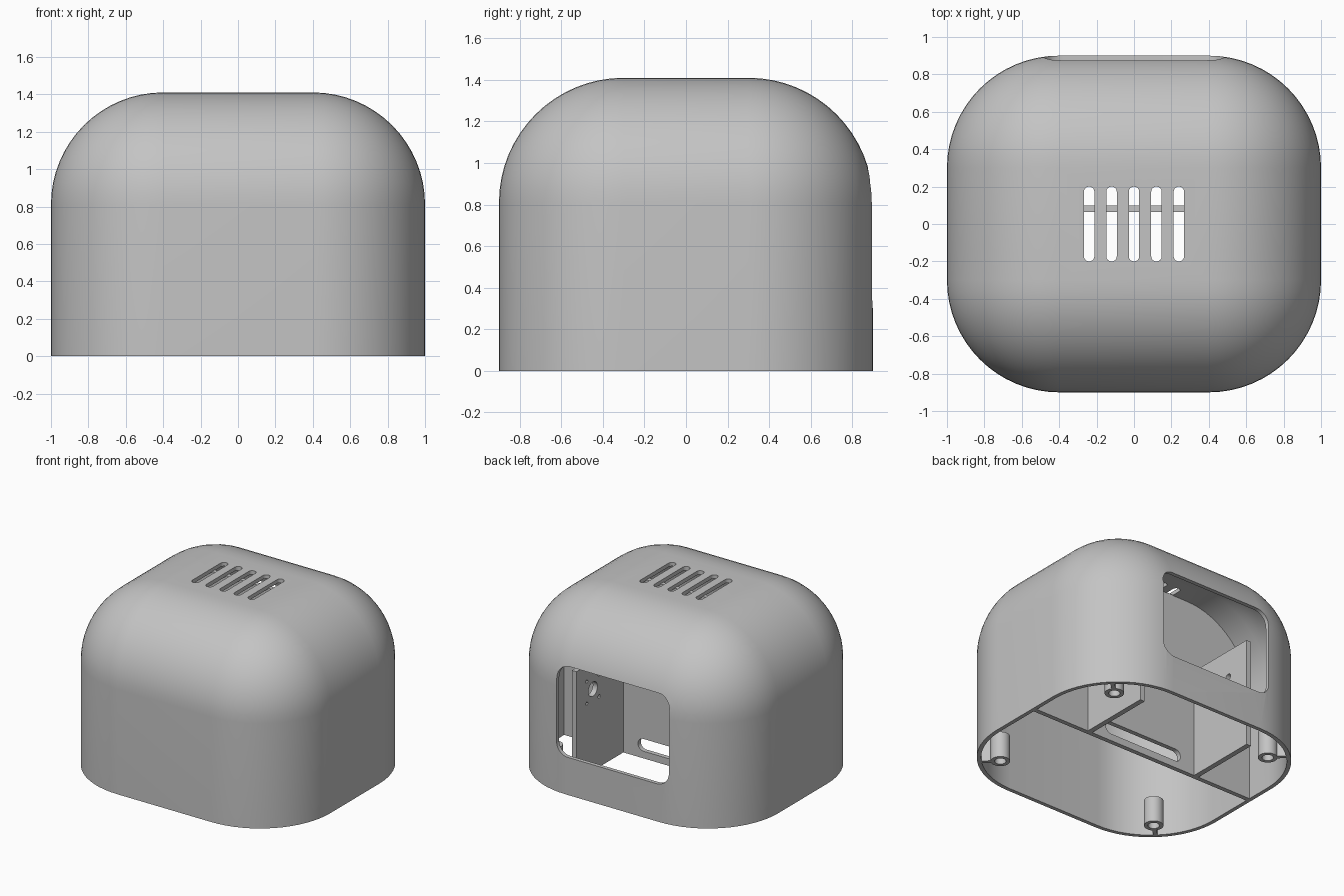
import bpy, bmesh, math
from mathutils import Matrix, Vector

cube = bpy.data.objects.get("Cube")
if cube:
    bpy.data.objects.remove(cube, do_unlink=True)

grey = bpy.data.materials.new("plain grey")
grey.use_nodes = True
grey.diffuse_color = (0.55, 0.55, 0.55, 1)
grey.node_tree.nodes["Principled BSDF"].inputs["Base Color"].default_value = grey.diffuse_color

W, D, H, R = 1.0, 0.9, 1.41, 0.6    # half width, half depth, height, rounding
WALL = 0.03


def add(name, bm):
    mesh = bpy.data.meshes.new(name)
    bmesh.ops.recalc_face_normals(bm, faces=bm.faces[:])
    bm.to_mesh(mesh)
    bm.free()
    mesh.materials.append(grey)
    ob = bpy.data.objects.new(name, mesh)
    bpy.context.collection.objects.link(ob)
    return ob


def box(name, lo, hi, axis=None, radius=0, segs=8, round_top=False):
    """Box whose edges along one axis (and top edges if asked) are rounded."""
    lo, hi = Vector(lo), Vector(hi)
    bm = bmesh.new()
    bmesh.ops.create_cube(bm, size=1)
    for v in bm.verts:
        v.co = Vector(a + (b - a) * (c + 0.5) for a, b, c in zip(lo, hi, v.co))
    if axis is not None:
        edges = []
        for e in bm.edges:
            a, b = (v.co for v in e.verts)
            top = round_top and min(a.z, b.z) > hi.z - 0.001
            if abs((b - a).normalized()[axis]) > 0.9 or top:
                edges.append(e)
        bmesh.ops.bevel(bm, geom=edges, offset=radius, offset_type='OFFSET',
                        segments=segs, profile=0.5, affect='EDGES')
        bmesh.ops.remove_doubles(bm, verts=bm.verts[:], dist=0.0001)
    return add(name, bm)


def rod(name, centre, radius, length, axis='Z', sides=32):
    bm = bmesh.new()
    turn = Matrix.Rotation(math.pi / 2, 4, 'Y') if axis == 'X' else Matrix()
    bmesh.ops.create_cone(bm, cap_ends=True, segments=sides, radius1=radius, radius2=radius,
                          depth=length, matrix=Matrix.Translation(centre) @ turn)
    return add(name, bm)


def combine(ob, other, operation='DIFFERENCE'):
    mod = ob.modifiers.new("cut", 'BOOLEAN')
    mod.operation, mod.solver, mod.object = operation, 'EXACT', other
    bpy.context.view_layer.objects.active = ob
    bpy.ops.object.modifier_apply(modifier=mod.name)
    bpy.data.objects.remove(other, do_unlink=True)


def dome(name, inset, bottom):
    return box(name, (-W + inset, -D + inset, bottom), (W - inset, D - inset, H - inset),
               2, R - inset, 16, True)


# Hollow domed shell with a rear window and top vents
shell = dome("shell", 0, 0)
combine(shell, dome("cavity", WALL, -0.2))
combine(shell, box("window_cutter", (-0.48, 0.5, 0.29), (0.48, 1.1, 0.98), 1, 0.1))
for i in range(-2, 3):
    x = 0.12 * i
    combine(shell, box("vent_cutter", (x - 0.028, -0.2, 1.2), (x + 0.028, 0.2, 1.6), 2, 0.0279))

# Cross wall with a cable slot
divider = box("divider", (-1.1, 0.065, 0), (1.1, 0.1, 1.6))
combine(divider, dome("divider_limit", WALL - 0.005, -0.2), 'INTERSECT')
combine(divider, box("slot_cutter", (-0.34, 0, 0.055), (0.34, 0.2, 0.15), 1, 0.047))

# Side panels with a shaft hole on one side and a motor mount on the other
panels = []
for name, side, hole in (("left_panel", 1, 0.055), ("right_panel", -1, 0.025)):
    x = side * 0.485
    panel = box(name, (x - 0.02, 0.09, 0), (x + 0.02, 0.67, 0.84))
    combine(panel, rod("hole_cutter", (x, 0.47, 0.63), hole, 0.2, 'X'))
    if side > 0:
        for dy in (-0.075, 0.075):
            for dz in (-0.085, 0.085):
                combine(panel, rod("screw_cutter", (x, 0.47 + dy, 0.63 + dz), 0.013, 0.2, 'X', 12))
    panels.append(panel)

# Corner screw posts, each tied to the shell by a rib
posts = []
for sx, end in ((1, "left"), (-1, "right")):
    for sy, face in ((1, "back"), (-1, "front")):
        spot = Vector((sx * 0.7, sy * 0.62, 0.1))
        post = rod(f"{face}_{end}_post", spot, 0.068, 0.2)
        combine(post, rod("bore_cutter", spot - Vector((0, 0, 0.03)), 0.04, 0.2))
        posts.append(post)
        rib = box(f"{face}_{end}_rib", (0.06, -0.015, -0.1), (0.145, 0.015, 0.1))
        rib.data.transform(Matrix.Translation(spot) @
                           Matrix.Rotation(math.atan2(sy, sx), 4, 'Z'))

# Smooth the curved parts, keep hard edges
bpy.ops.object.select_all(action='DESELECT')
for ob in [shell, divider] + panels + posts:
    ob.select_set(True)
bpy.context.view_layer.objects.active = shell
bpy.ops.object.shade_smooth_by_angle(angle=math.radians(30))
